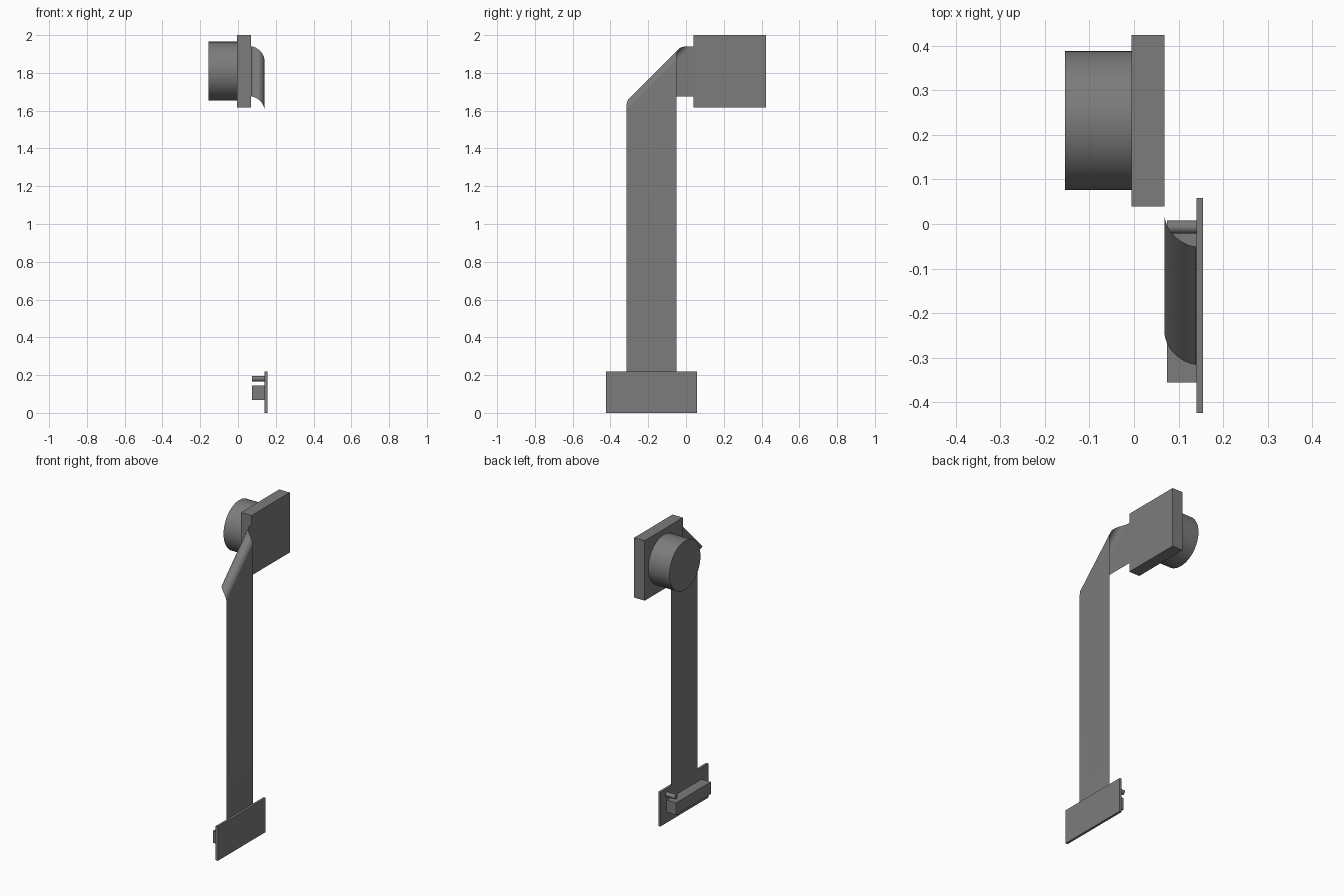
import bpy, bmesh, math

if "Cube" in bpy.data.objects:
    bpy.data.objects.remove(bpy.data.objects["Cube"])


def box(name, x, y, z):
    """Box from (min, max) ranges."""
    bm = bmesh.new()
    bmesh.ops.create_cube(bm, size=1)
    for v in bm.verts:
        v.co = [(a + b) / 2 + c * (b - a) for c, (a, b) in zip(v.co, (x, y, z))]
    return finish(name, bm)


def cylinder_x(name, x0, x1, y, z, r, sides):
    """Capped cylinder lying along x."""
    bpy.ops.mesh.primitive_cylinder_add(
        vertices=sides, radius=r, depth=x1 - x0,
        location=((x0 + x1) / 2, y, z), rotation=(0, math.pi / 2, 0))
    ob = bpy.context.object
    ob.name = name
    bpy.ops.object.shade_smooth_by_angle(angle=math.radians(30))
    return ob


def finish(name, bm):
    me = bpy.data.meshes.new(name)
    bm.to_mesh(me)
    bm.free()
    ob = bpy.data.objects.new(name, me)
    bpy.context.collection.objects.link(ob)
    return ob


# camera head: housing plate and round lens barrel
box("camera_housing", (-0.006, 0.068), (0.039, 0.424), (1.618, 2.0))
cylinder_x("lens_barrel", -0.155, -0.005, 0.232, 1.809, 0.156, 64)

# connector board with socket and pin
box("connector_board", (0.14, 0.155), (-0.424, 0.058), (0, 0.218))
box("ribbon_socket", (0.074, 0.141), (-0.356, -0.006), (0.067, 0.144))
cylinder_x("board_pin", 0.074, 0.141, -0.007, 0.181, 0.0145, 24)

# ribbon cable: thin sheet rolled over a 45 degree axis so it turns downward
width, x_in, x_out = 0.265, 0.068, 0.14
radius, drop, steps = (x_out - x_in) / 2, 0.076, 24
y_fold, z_top = 0.026, 1.94


def edge(shift):
    """Points down one ribbon edge, shifted along the fold axis."""
    y, z = y_fold - shift, z_top - shift
    pts = [(x_in, 0.05, z)]
    for i in range(steps + 1):
        t = math.pi * i / steps
        bulge, slide = radius * math.sin(t) / math.sqrt(2), drop * t / math.pi
        pts.append((x_in + radius * (1 - math.cos(t)),
                    y - slide - bulge, z - slide + bulge))
    pts.append((x_out, pts[-1][1], 0.1))
    return pts


bm = bmesh.new()
rows = [[bm.verts.new(p) for p in edge(width * k)] for k in (0, 1)]
for i in range(len(rows[0]) - 1):
    bm.faces.new((rows[0][i], rows[0][i + 1], rows[1][i + 1], rows[1][i]))
ribbon = finish("ribbon_cable", bm)
bpy.ops.object.select_all(action='DESELECT')
ribbon.select_set(True)
bpy.context.view_layer.objects.active = ribbon
bpy.ops.object.shade_smooth_by_angle(angle=math.radians(30))

# dark grey finish on every part
grey = bpy.data.materials.new("dark_grey")
grey.diffuse_color = (0.2, 0.2, 0.2, 1)
grey.use_nodes = True
grey.node_tree.nodes["Principled BSDF"].inputs["Base Color"].default_value = grey.diffuse_color
for ob in bpy.context.scene.objects:
    ob.data.materials.append(grey)
